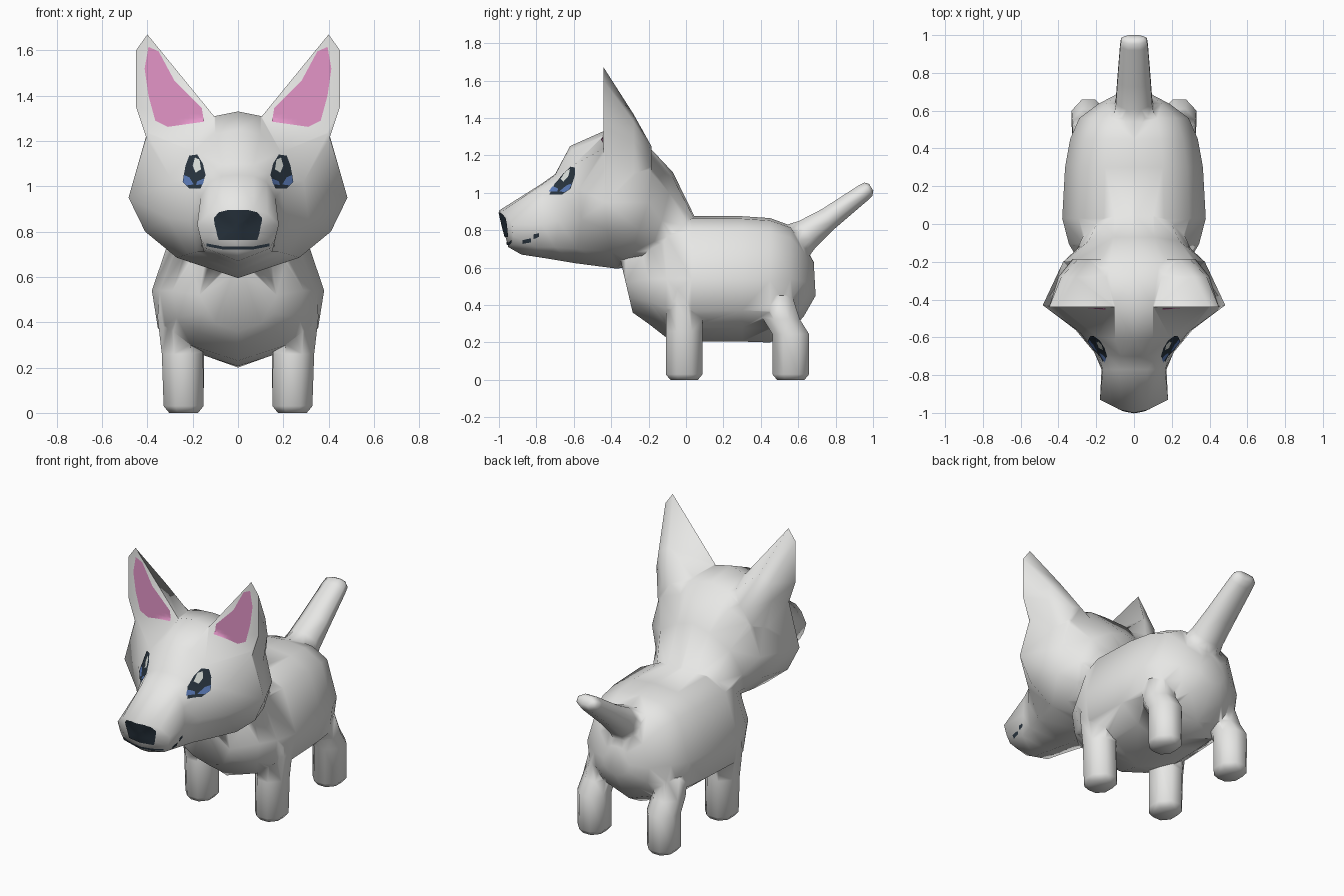
import bpy, bmesh, math
from mathutils import Vector
from mathutils.bvhtree import BVHTree

if "Cube" in bpy.data.objects:
    bpy.data.objects.remove(bpy.data.objects["Cube"])


def material(name, rgb):
    m = bpy.data.materials.new(name)
    m.diffuse_color = (*rgb, 1)
    m.use_nodes = True
    m.node_tree.nodes["Principled BSDF"].inputs["Base Color"].default_value = m.diffuse_color
    return m


FUR = material("white_fur", (0.8, 0.8, 0.785))
PINK = material("ear_pink", (0.77, 0.30, 0.575))
BLACK = material("nose_black", (0.022, 0.035, 0.05))
BLUE = material("iris_blue", (0.10, 0.19, 0.46))
SHINE = material("eye_shine", (0.8, 0.84, 0.8))


def activate(ob):
    bpy.ops.object.select_all(action='DESELECT')
    ob.select_set(True)
    bpy.context.view_layer.objects.active = ob


def finish(name, bm, mat):
    me = bpy.data.meshes.new(name)
    bm.to_mesh(me)
    bm.free()
    me.materials.append(mat)
    ob = bpy.data.objects.new(name, me)
    bpy.context.collection.objects.link(ob)
    return ob


def loft(name, rings, mat=FUR):
    """Skin closed rings of equal point count and cap both ends."""
    bm = bmesh.new()
    loops = [[bm.verts.new(p) for p in r] for r in rings]
    n = len(loops[0])
    for a, b in zip(loops, loops[1:]):
        for i in range(n):
            j = (i + 1) % n
            bm.faces.new((a[i], a[j], b[j], b[i]))
    bm.faces.new(loops[0])
    bm.faces.new(loops[-1])
    bmesh.ops.recalc_face_normals(bm, faces=bm.faces)
    bmesh.ops.triangulate(bm, faces=bm.faces)
    return finish(name, bm, mat)


def mirrored(half):
    """Full ring from a half ring running top centre to bottom centre."""
    return half + [(-x, y, z) for x, y, z in half[-2:0:-1]]


def decal(name, tree, pts, mat, sign=1, axis='Y', lift=0.006):
    """Thin painted patch draped on the coat along y (front) or x (side)."""
    front = axis == 'Y'
    d = Vector((0, 1, 0)) if front else Vector((-sign, 0, 0))
    bm = bmesh.new()
    bm.faces.new([bm.verts.new((sign * a, 0, b) if front else (0, a, b)) for a, b in pts])
    bmesh.ops.triangulate(bm, faces=bm.faces)
    across = Vector((1, 0, 0)) if front else Vector((0, 1, 0))
    for k in range(-50, 90):
        for nrm in (across, Vector((0, 0, 1))):
            bmesh.ops.bisect_plane(bm, geom=bm.verts[:] + bm.edges[:] + bm.faces[:],
                                   plane_co=nrm * (k * 0.02 + 0.001), plane_no=nrm)
    lost = []
    for v in bm.verts:
        hit = tree.ray_cast(v.co - d * 3, d)[0]
        if hit is None:
            lost.append(v)
        else:
            v.co = hit - d * lift
    bmesh.ops.delete(bm, geom=lost, context='VERTS')
    for f in bm.faces:
        f.normal_update()
        if f.normal.dot(d) > 0:
            f.normal_flip()
    ob = finish(name, bm, mat)
    activate(ob)
    bpy.ops.object.shade_smooth()


# Head: snout tip, muzzle, brow, cheeks, nape, neck
snout = [(0, -1, .905), (.07, -.985, .9), (.13, -.955, .88), (.18, -.93, .83),
         (.165, -.925, .77), (.14, -.925, .725), (0, -.95, .71)]
centre = Vector((0, -.978, .81))
nose_ring = [tuple(centre.lerp(Vector(p), .15)) for p in snout]
head_rings = [
    nose_ring, snout,
    [(0, -.77, 1.05), (.07, -.77, 1.045), (.125, -.77, 1.02), (.165, -.77, .95),
     (.172, -.77, .83), (.15, -.8, .71), (0, -.88, .67)],
    [(0, -.7, 1.1), (.07, -.7, 1.095), (.14, -.69, 1.06), (.19, -.69, .98),
     (.21, -.68, .85), (.18, -.7, .71), (0, -.75, .65)],
    [(0, -.62, 1.25), (.1, -.61, 1.23), (.19, -.6, 1.15), (.29, -.57, 1.02),
     (.31, -.56, .86), (.22, -.58, .7), (0, -.6, .625)],
    [(0, -.44, 1.33), (.1, -.435, 1.31), (.40, -.435, 1.24), (.483, -.43, .95),
     (.41, -.42, .8), (.27, -.4, .685), (0, -.37, .595)],
    [(0, -.25, 1.3), (.13, -.23, 1.28), (.32, -.2, 1.16), (.375, -.2, .95),
     (.355, -.25, .8), (.25, -.29, .68), (0, -.33, .6)],
    [(0, -.07, 1.11), (.11, -.07, 1.08), (.24, -.09, 1.0), (.30, -.13, .85),
     (.28, -.17, .74), (.2, -.21, .66), (0, -.25, .6)],
    [(0, .05, .865), (.1, .045, .86), (.19, .02, .82), (.24, 0, .75),
     (.22, -.05, .7), (.16, -.1, .64), (0, -.12, .6)],
]
coat = loft("dog_coat", [mirrored(r) for r in head_rings])
parts = []

# Body: one cross-section scaled along the spine
SECTION = [(0, 1), (.42, .96), (.77, .77), (1, 0), (.93, -.5), (.6, -.78), (0, -1)]


def body_ring(y_top, y_bot, w, top, bot):
    mid, h = (top + bot) / 2, (top - bot) / 2
    return mirrored([(w * u, y_bot + (y_top - y_bot) * (v + 1) / 2, mid + h * v)
                     for u, v in SECTION])


parts.append(loft("body", [body_ring(*r) for r in (
    (-.36, -.285, .17, .68, .36), (-.2, -.2, .29, .78, .30), (-.1, -.11, .345, .85, .23),
    (.03, .03, .38, .875, .205), (.3, .3, .365, .875, .205), (.45, .45, .338, .865, .2),
    (.56, .56, .29, .825, .26), (.64, .63, .19, .71, .34), (.683, .693, .09, .63, .45))]))


# Legs and tail: eight-sided tubes
def tube_ring(c, rx, ry, tilt=0):
    out = []
    for i in range(8):
        a = math.radians(22.5 + 45 * i)
        v = math.sin(a) * ry * 1.06
        out.append((c[0] + math.cos(a) * rx * 1.06,
                    c[1] + v * math.cos(tilt), c[2] + v * math.sin(tilt)))
    return out


for side, s in (("right", 1), ("left", -1)):
    parts.append(loft("front_leg_" + side, [
        tube_ring((s * x, -.01, z), rx, ry) for x, z, rx, ry in (
            (.24, 0, .065, .075), (.24, .03, .09, .1), (.245, .26, .093, .1),
            (.262, .42, .095, .1), (.26, .54, .09, .08))]))
    parts.append(loft("hind_leg_" + side, [
        tube_ring((s * x, y, z), rx, ry) for x, y, z, rx, ry in (
            (.24, .56, 0, .065, .075), (.24, .56, .03, .09, .1), (.24, .56, .245, .092, .1),
            (.238, .51, .325, .09, .1), (.225, .47, .45, .09, .1))]))

TILT = math.radians(122)
parts.append(loft("tail", [tube_ring((0, y, z), rx, ry, TILT) for y, z, rx, ry in (
    (.54, .70, .12, .13), (.65, .78, .098, .085), (.76, .86, .09, .064),
    (.945, .998, .075, .048), (.975, 1.02, .07, .042), (.99, 1.03, .05, .022))]))

# Ears: flat front, tapering back into the skull
EAR = [(-.44, [(.09, 1.29), (.40, 1.67), (.45, 1.6), (.45, 1.35), (.40, 1.2)]),
       (-.28, [(.11, 1.25), (.31, 1.42), (.385, 1.38), (.40, 1.28), (.37, 1.1)]),
       (-.185, [(.13, 1.18), (.24, 1.25), (.295, 1.23), (.325, 1.14), (.30, 1.04)])]
for side, s in (("right", 1), ("left", -1)):
    parts.append(loft("ear_" + side, [[(s * x, y, z) for x, z in r] for y, r in EAR]))

# Weld all furry parts into one skin
activate(coat)
for p in parts:
    mod = coat.modifiers.new("weld", 'BOOLEAN')
    mod.operation, mod.solver, mod.object = 'UNION', 'EXACT', p
    bpy.ops.object.modifier_apply(modifier=mod.name)
for p in parts:
    bpy.data.objects.remove(p)
bm = bmesh.new()
bm.from_mesh(coat.data)
bmesh.ops.remove_doubles(bm, verts=bm.verts, dist=.004)
bmesh.ops.triangulate(bm, faces=bm.faces)
tree = BVHTree.FromBMesh(bm)
bm.to_mesh(coat.data)
bm.free()
activate(coat)
bpy.ops.object.shade_smooth_by_angle(angle=math.radians(80))

# Painted face details
INNER_EAR = [(.15, 1.285), (.31, 1.262), (.365, 1.29), (.395, 1.40), (.412, 1.52),
             (.395, 1.615), (.35, 1.595), (.28, 1.465), (.16, 1.345)]
EYE = [(.155, 1.10), (.18, 1.14), (.215, 1.135), (.232, 1.09), (.244, 1.02),
       (.215, .99), (.165, .99), (.143, 1.05)]
IRIS = [[(.195, 1.008), (.225, 1.004), (.243, 1.018), (.24, 1.05), (.215, 1.04)],
        [(.148, 1.035), (.155, 1.008), (.185, 1.006), (.18, 1.022)]]
GLINT = [(.163, 1.075), (.17, 1.118), (.19, 1.127), (.2, 1.09), (.187, 1.06)]
MOUTH_SPOTS = [[(-.875, .727), (-.83, .735), (-.83, .757), (-.875, .747)],
               [(-.815, .752), (-.785, .765), (-.785, .785), (-.815, .778)]]
for side, s in (("right", 1), ("left", -1)):
    decal("inner_ear_" + side, tree, INNER_EAR, PINK, s, lift=.005)
    decal("eye_" + side, tree, EYE, BLACK, s, lift=.005)
    for i, patch in enumerate(IRIS):
        decal(f"iris_{side}_{i + 1}", tree, patch, BLUE, s, lift=.009)
    decal("eye_glint_" + side, tree, GLINT, SHINE, s, lift=.009)
    for i, spot in enumerate(MOUTH_SPOTS):
        decal(f"mouth_corner_{side}_{i + 1}", tree, spot, BLACK, s, axis='X', lift=.004)

# Nose and mouth
half_nose = [(.045, .895), (.085, .885), (.106, .86), (.104, .835), (.084, .815),
             (.094, .79), (.085, .763)]
decal("nose", tree, half_nose + [(-x, z) for x, z in half_nose[::-1]], BLACK, lift=.005)
decal("mouth", tree, [(-.14, .748), (-.07, .735), (.07, .735), (.14, .748),
                      (.138, .735), (.07, .722), (-.07, .722), (-.138, .735)], BLACK, lift=.005)
